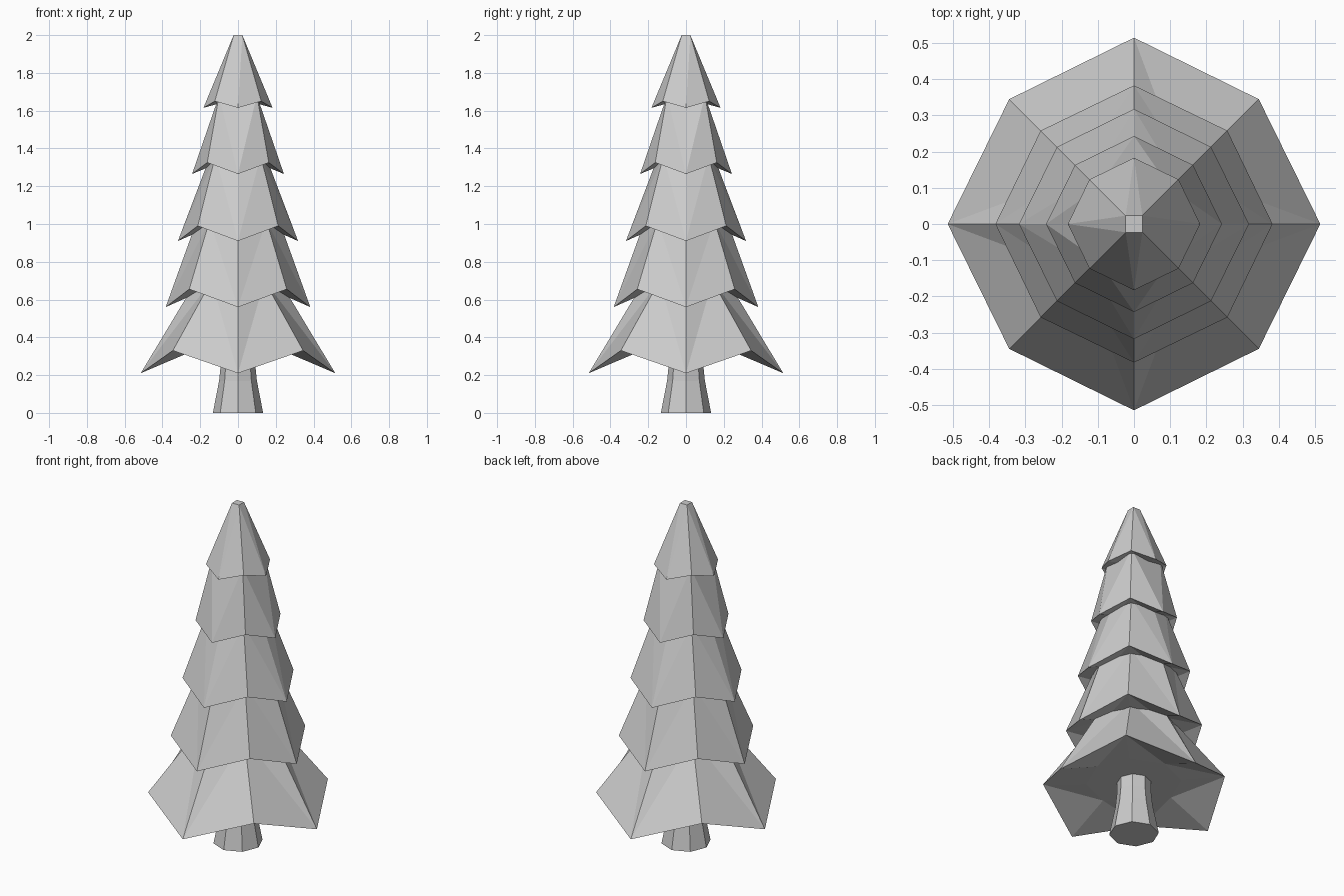
import bpy, bmesh
from math import sin, cos, pi, sqrt

if "Cube" in bpy.data.objects:
    bpy.data.objects.remove(bpy.data.objects["Cube"])

grey = bpy.data.materials.new("plain grey")
grey.use_nodes = True
grey.diffuse_color = (0.6, 0.6, 0.6, 1)
grey.node_tree.nodes["Principled BSDF"].inputs["Base Color"].default_value = (0.6, 0.6, 0.6, 1)


def stack(name, rings):
    """Bridge eight-sided rings; each ring is (axis radius, axis z, corner offset, corner z)."""
    bm = bmesh.new()
    loops = []
    for axis_r, axis_z, corner, corner_z in rings:
        loop = []
        for i in range(8):
            r, z = (corner * sqrt(2), corner_z) if i % 2 else (axis_r, axis_z)
            loop.append(bm.verts.new((r * cos(i * pi / 4), r * sin(i * pi / 4), z)))
        loops.append(loop)
    for low, high in zip(loops, loops[1:]):
        for i in range(8):
            j = (i + 1) % 8
            # split towards the tips so the folds stay symmetrical
            a, b, c, d = low[i], low[j], high[j], high[i]
            if i % 2:
                bm.faces.new((a, b, d))
                bm.faces.new((b, c, d))
            else:
                bm.faces.new((a, b, c))
                bm.faces.new((a, c, d))
    bm.faces.new(loops[0][::-1])
    bm.faces.new(loops[-1])
    bmesh.ops.recalc_face_normals(bm, faces=bm.faces)
    mesh = bpy.data.meshes.new(name)
    bm.to_mesh(mesh)
    bm.free()
    mesh.materials.append(grey)
    obj = bpy.data.objects.new(name, mesh)
    bpy.context.collection.objects.link(obj)
    return obj


# Trunk, flared at the foot
stack("trunk", [(r, z, r * sqrt(0.5), z) for r, z in ((0.133, 0), (0.1, 0.17), (0.092, 0.25), (0.09, 0.36))])

# Branch tiers: tip radius, tip z, corner offset, corner z, top radius, top corner, top z
tiers = {
    "bottom_branches": (0.515, 0.21, 0.345, 0.33, 0.22, 0.14, 0.70),
    "lower_branches": (0.383, 0.56, 0.258, 0.655, 0.217, 0.15, 1.02),
    "middle_branches": (0.318, 0.91, 0.213, 0.99, 0.147, 0.12, 1.36),
    "upper_branches": (0.243, 1.265, 0.163, 1.325, 0.10, 0.10, 1.68),
    "top_branches": (0.183, 1.615, 0.123, 1.65, 0.023, 0.023, 2.0),
}
for name, (tip, tip_z, corner, corner_z, top, top_corner, top_z) in tiers.items():
    inner = tip * 0.5
    stack(name, [
        (inner, corner_z - 0.01, inner * 0.7, corner_z - 0.01),  # hollow underside
        (tip, tip_z, corner, corner_z),                          # drooping rim
        (top, top_z, top_corner, top_z),                         # crown
    ])
